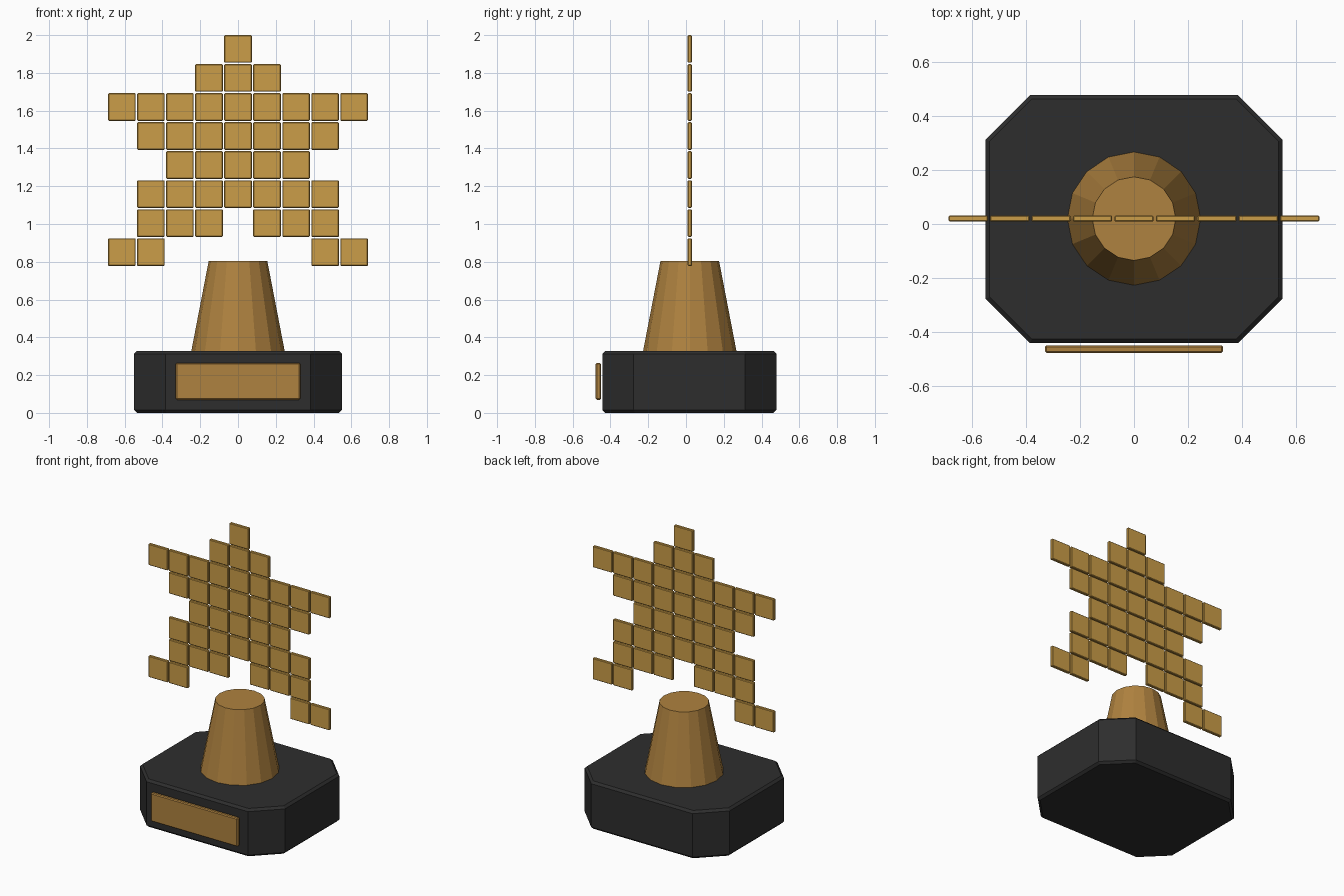
import bpy, bmesh, math

if "Cube" in bpy.data.objects:
    bpy.data.objects.remove(bpy.data.objects["Cube"])


def material(name, rgb):
    m = bpy.data.materials.new(name)
    m.diffuse_color = (*rgb, 1)
    m.use_nodes = True
    m.node_tree.nodes["Principled BSDF"].inputs["Base Color"].default_value = m.diffuse_color
    return m


gold = material("gold", (0.60, 0.34, 0.065))
bronze = material("bronze", (0.43, 0.224, 0.05))
black = material("black", (0.027, 0.027, 0.027))

CY = 0.018  # shared centre line of base, stem and star


def add_object(name, bm, mat):
    bmesh.ops.recalc_face_normals(bm, faces=bm.faces)
    mesh = bpy.data.meshes.new(name)
    bm.to_mesh(mesh)
    bm.free()
    mesh.materials.append(mat)
    ob = bpy.data.objects.new(name, mesh)
    bpy.context.collection.objects.link(ob)
    return ob


def bevelled_box(name, centre, size, bevel, mat):
    bm = bmesh.new()
    bmesh.ops.create_cube(bm, size=1)
    bmesh.ops.scale(bm, vec=size, verts=bm.verts)
    bmesh.ops.bevel(bm, geom=bm.edges[:], offset=bevel, segments=1,
                    affect='EDGES')
    ob = add_object(name, bm, mat)
    ob.location = centre
    return ob


# Base: block with cut corners, chamfered along its top and bottom rims
bm = bmesh.new()
X, Y, CUT, TOP, RIM = 0.55, 0.46, 0.165, 0.328, 0.015


def outline(inset, z):
    x, y, c = X - inset, Y - inset, CUT - inset * (2 - math.sqrt(2))
    pts = [(x, y - c), (x - c, y), (c - x, y), (-x, y - c),
           (-x, c - y), (c - x, -y), (x - c, -y), (x, c - y)]
    return [bm.verts.new((px, py + CY, z)) for px, py in pts]


rings = [outline(RIM, 0), outline(0, RIM), outline(0, TOP - RIM), outline(RIM, TOP)]
bm.faces.new(rings[0][::-1])
bm.faces.new(rings[-1])
for low, high in zip(rings, rings[1:]):
    for i in range(8):
        j = (i + 1) % 8
        bm.faces.new((low[i], low[j], high[j], high[i]))
add_object("base", bm, black)

# Name plate floating just off the front of the base
bevelled_box("front_plate", (0, -0.464, 0.167), (0.66, 0.028, 0.195), 0.006, bronze)

# Stem: flat sided tapered column
bm = bmesh.new()
bmesh.ops.create_cone(bm, cap_ends=True, segments=16,
                      radius1=0.247, radius2=0.155, depth=0.477)
stem = add_object("stem", bm, bronze)
stem.location = (0, CY + 0.002, TOP + 0.477 / 2)

# Star: rows of square tiles, top to bottom, given as column ranges
# (inner, outer) and mirrored about the centre column
PITCH, TILE = 0.1537, 0.146
rows = [(0, 0), (0, 1), (0, 4), (0, 3), (0, 2), (0, 3), (1, 3), (3, 4)]
for r, (inner, outer) in enumerate(rows):
    z = 2 - TILE / 2 - r * PITCH
    for c in range(-outer, outer + 1):
        if abs(c) >= inner:
            bevelled_box(f"star_tile_{r}_{c + 4}", (c * PITCH, CY + 0.002, z),
                         (TILE, 0.022, TILE), 0.004, gold)
